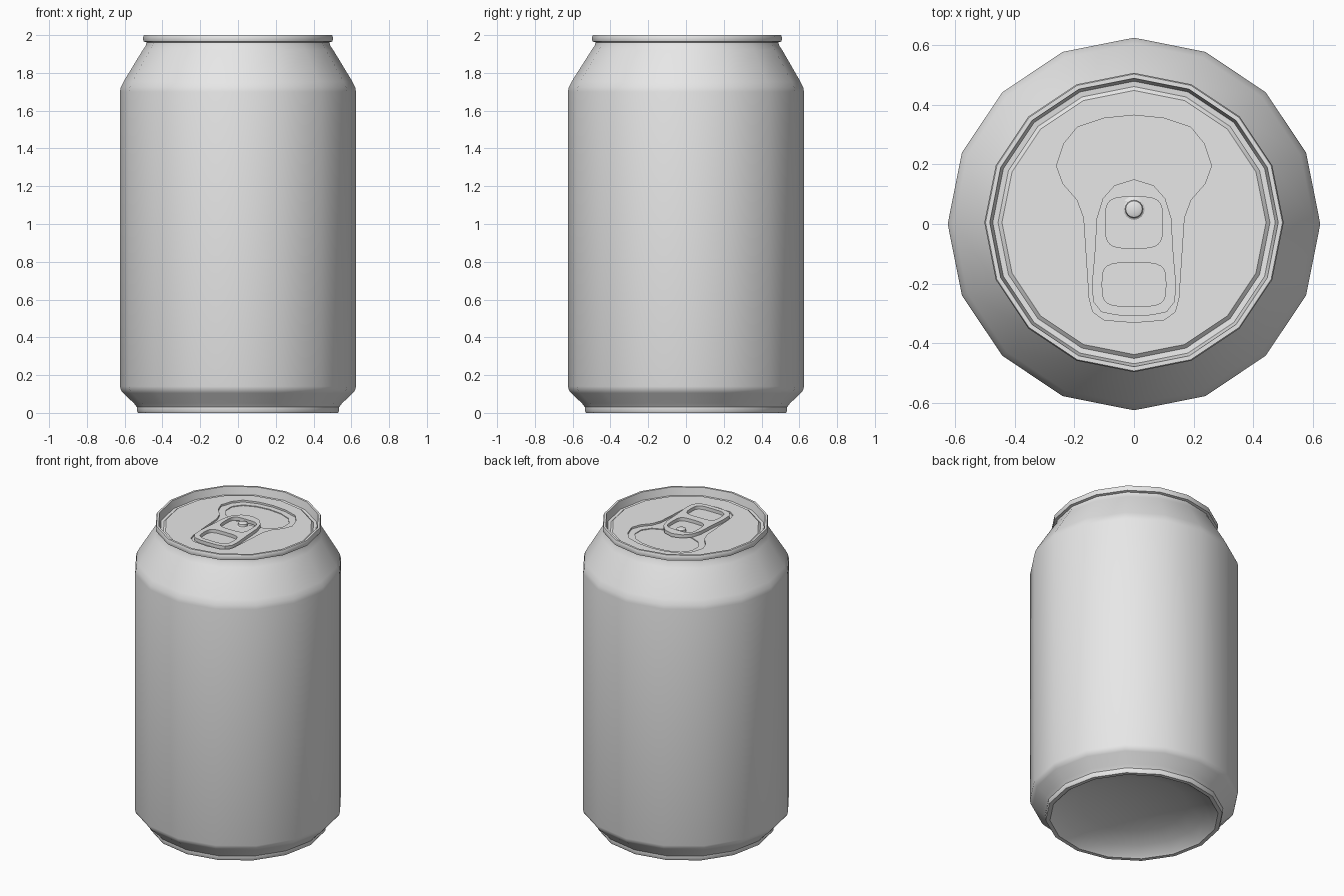
import bpy, bmesh
from math import sin, cos, pi, radians, copysign

if "Cube" in bpy.data.objects:
    bpy.data.objects.remove(bpy.data.objects["Cube"])

SIDES = 16
SHIFT = 0.005      # the lid sits slightly towards the back
LID_Z = 1.96
LID_R = 0.443

metal = bpy.data.materials.new("grey_metal")
metal.use_nodes = True
grey = (0.8, 0.8, 0.8, 1)
metal.diffuse_color = grey
for node in metal.node_tree.nodes:
    if node.type == "BSDF_PRINCIPLED":
        node.inputs["Base Color"].default_value = grey


def finish(bm, name, angle=38):
    me = bpy.data.meshes.new(name)
    bm.normal_update()
    bm.to_mesh(me)
    bm.free()
    me.materials.append(metal)
    me.shade_smooth()
    me.set_sharp_from_angle(angle=radians(angle))
    ob = bpy.data.objects.new(name, me)
    bpy.context.scene.collection.objects.link(ob)
    return ob


def circle(r, n=SIDES, y=0.0):
    return [(r * cos(2 * pi * i / n), y + r * sin(2 * pi * i / n)) for i in range(n)]


def mirrored(half):
    """Closed counter-clockwise outline from its right half, listed top to bottom."""
    return [(-x, y) for x, y in half[:-1]] + [(x, y) for x, y in half[:0:-1]]


def rounded_box(cy, hx, hy, n=24):
    """Counter-clockwise box with soft corners."""
    soft = lambda v: copysign(abs(v) ** 0.5, v)
    return [(hx * soft(cos(2 * pi * i / n)), cy + hy * soft(sin(2 * pi * i / n)))
            for i in range(n)]


def loop(bm, pts, z):
    return [bm.verts.new((x, y, z)) for x, y in pts]


def quads(bm, a, b):
    n = len(a)
    for i in range(n):
        j = (i + 1) % n
        bm.faces.new((a[i], a[j], b[j], b[i]))


def fill(bm, loops, up=1):
    """Flat fill between an outer loop and its holes."""
    edges = []
    for lp in loops:
        for v, w in zip(lp, lp[1:] + lp[:1]):
            edges.append(bm.edges.get((v, w)) or bm.edges.new((v, w)))
    made = bmesh.ops.triangle_fill(bm, use_beauty=True, edges=edges, normal=(0, 0, up))
    for f in made["geom"]:
        if isinstance(f, bmesh.types.BMFace):
            f.normal_update()
            if f.normal.z * up < 0:
                f.normal_flip()


# Can body: domed base, foot, wall, shoulder, rolled rim and lid groove
profile = [
    (0.16, 0.11), (0.32, 0.085), (0.43, 0.05), (0.495, 0.01), (0.505, 0.0),
    (0.53, 0.0), (0.536, 0.012), (0.535, 0.03), (0.55, 0.05), (0.608, 0.105),
    (0.62, 0.12), (0.625, 0.14), (0.625, 1.7), (0.62, 1.725), (0.605, 1.755),
    (0.505, 1.92), (0.488, 1.945), (0.484, 1.962), (0.5, 1.966), (0.502, 1.975),
    (0.502, 1.99), (0.498, 2.0), (0.484, 2.0), (0.474, 1.95), (0.456, 1.948),
    (LID_R, LID_Z),
]
bm = bmesh.new()
pole = bm.verts.new((0, 0, 0.12))
rings = [loop(bm, circle(r, y=SHIFT if z > 1.9 else 0), z) for r, z in profile]
for i in range(SIDES):
    bm.faces.new((pole, rings[0][i - 1], rings[0][i])).normal_flip()
for low, high in zip(rings, rings[1:]):
    quads(bm, low, high)
finish(bm, "can_body")

# Lid: flat disc with keyhole recess and pressed mouth panel
recess = mirrored([(0, 0.365), (0.1, 0.355), (0.19, 0.325), (0.235, 0.27), (0.26, 0.195),
                   (0.238, 0.135), (0.19, 0.08), (0.168, 0.02), (0.16, -0.1),
                   (0.15, -0.25), (0.138, -0.295), (0.1, -0.322), (0, -0.33)])
mouth = mirrored([(0, 0.33), (0.09, 0.32), (0.165, 0.29), (0.208, 0.235), (0.208, 0.17),
                  (0.17, 0.115), (0.1, 0.085), (0, 0.075)])
bm = bmesh.new()
edge = loop(bm, circle(LID_R, y=SHIFT), LID_Z)
top, floor = [loop(bm, recess, z) for z in (LID_Z, LID_Z - 0.012)]
lip, panel = [loop(bm, mouth, z) for z in (LID_Z - 0.012, LID_Z - 0.017)]
quads(bm, top, floor)
quads(bm, lip, panel)
fill(bm, [edge, top])
fill(bm, [floor, lip])
fill(bm, [panel])
finish(bm, "lid")

# Pull tab: thin plate with a rivet window and a finger hole
tab = mirrored([(0, 0.15), (0.065, 0.13), (0.105, 0.085), (0.125, 0.02), (0.132, -0.1),
                (0.141, -0.2), (0.137, -0.26), (0.11, -0.295), (0.06, -0.306), (0, -0.307)])
holes = [rounded_box(0.005, 0.096, 0.086), rounded_box(-0.203, 0.107, 0.073)]
bm = bmesh.new()
heights = (LID_Z - 0.01, LID_Z + 0.012)
under, over = [[loop(bm, s, z) for s in [tab] + holes] for z in heights]
quads(bm, under[0], over[0])
for u, o in zip(under[1:], over[1:]):
    quads(bm, o, u)
fill(bm, over)
fill(bm, under, -1)
finish(bm, "pull_tab")

# Rivet holding the tab
bm = bmesh.new()
steps = [loop(bm, circle(r, 16, 0.05), LID_Z + z)
         for r, z in ((0.045, -0.018), (0.03, -0.008), (0.028, 0.006), (0.02, 0.01))]
for a, b in zip(steps, steps[1:]):
    quads(bm, a, b)
bm.faces.new(steps[-1])
finish(bm, "rivet")
